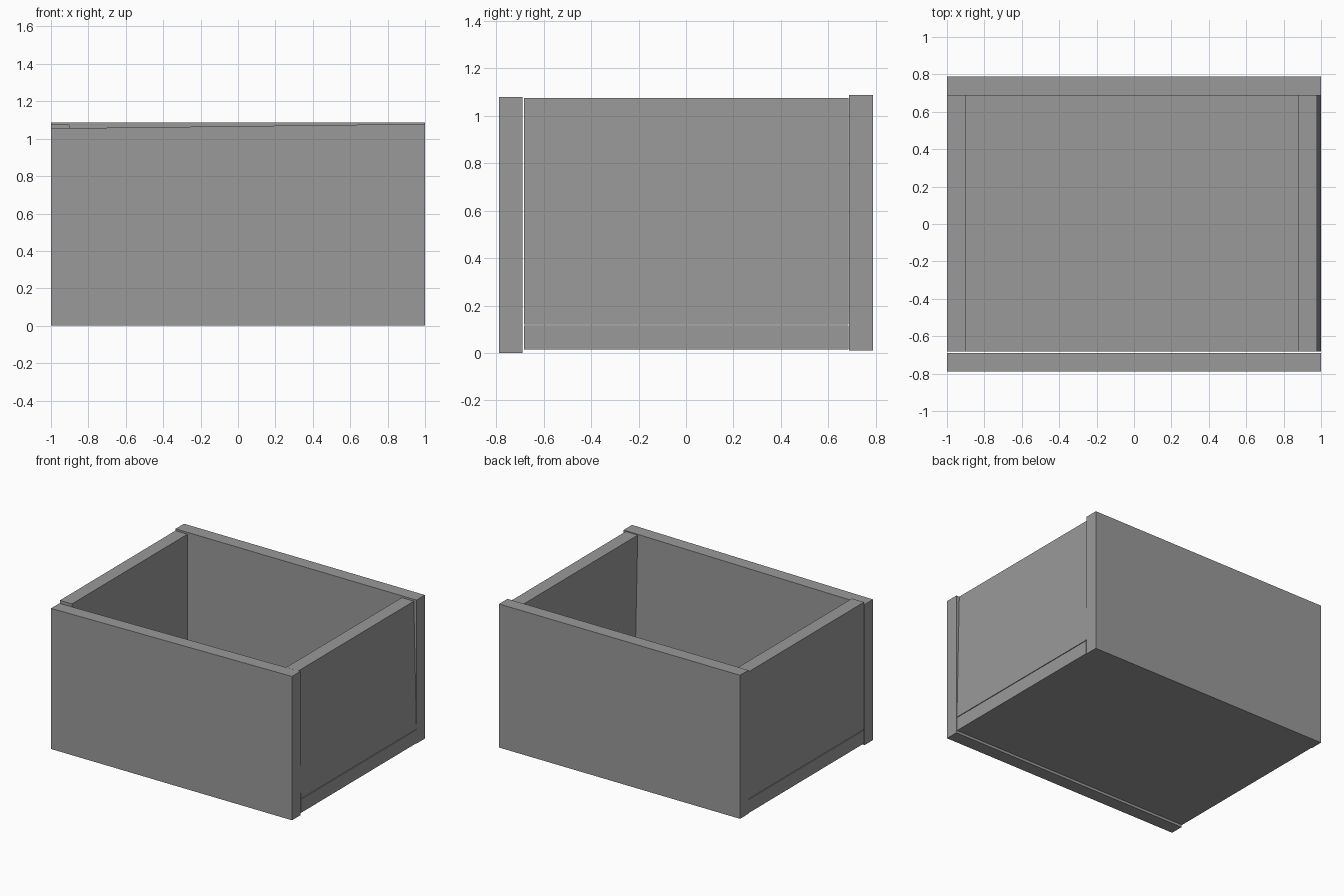
import bpy

if "Cube" in bpy.data.objects:
    bpy.data.objects.remove(bpy.data.objects["Cube"])

grey = bpy.data.materials.new("dark_grey")
grey.diffuse_color = (0.322, 0.322, 0.322, 1)
grey.use_nodes = True
grey.node_tree.nodes["Principled BSDF"].inputs["Base Color"].default_value = grey.diffuse_color


def board(name, x, y, z, tweak=None):
    """Box board spanning the given ranges; tweak adjusts individual corners."""
    bpy.ops.mesh.primitive_cube_add(size=2)
    ob = bpy.context.object
    ob.name = ob.data.name = name
    ob.data.materials.append(grey)
    for v in ob.data.vertices:
        side = [c > 0 for c in v.co]
        v.co = [r[int(s)] for r, s in zip((x, y, z), side)]
        if tweak:
            tweak(v.co, side)
    return ob


# Front board: top edge slopes down towards the left
def slope_top(co, side):
    if side[2] and not side[0]:
        co.z = 1.055


# Right board: leans slightly inward at the top
def lean_inward(co, side):
    if side[2]:
        co.x -= 0.021


INNER_Y = (-0.683, 0.686)

board("front_board", (-1, 1), (-0.788, -0.689), (0, 1.079), slope_top)
board("back_board", (-1, 1), (0.688, 0.788), (0.011, 1.088))
board("bottom_board", (-1, 1), INNER_Y, (0.015, 0.116))
board("left_board", (-1, -0.9), INNER_Y, (0.121, 1.075))
board("right_board", (0.9, 1), INNER_Y, (0.121, 1.075), lean_inward)
